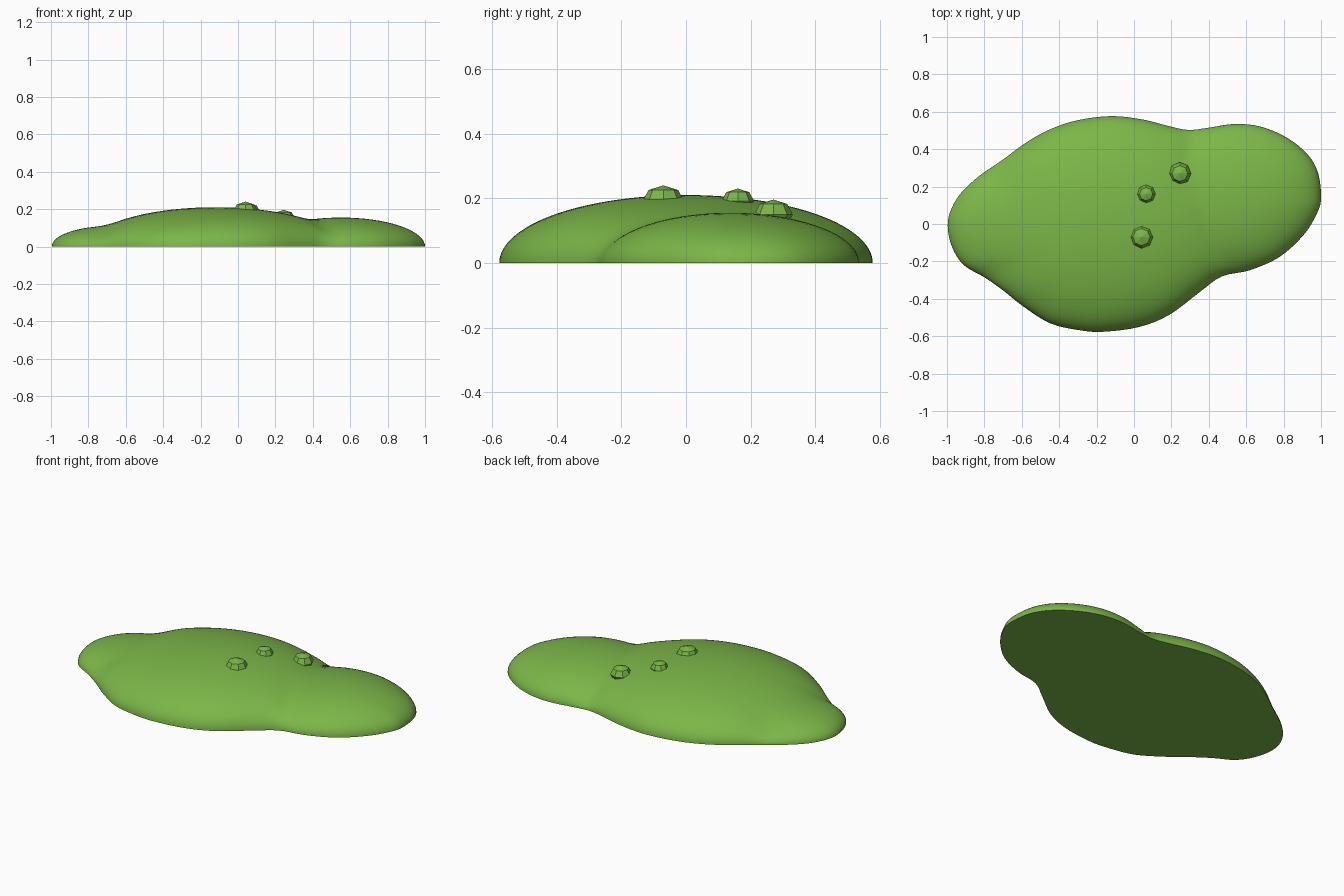
import bpy, bmesh, math
from mathutils import Vector

if "Cube" in bpy.data.objects:
    bpy.data.objects.remove(bpy.data.objects["Cube"])

green = bpy.data.materials.new("slime green")
green.diffuse_color = (0.2, 0.47, 0.065, 1)
green.use_nodes = True
green.node_tree.nodes["Principled BSDF"].inputs["Base Color"].default_value = green.diffuse_color

# Outline of the puddle seen from the top
OUTLINE = [(1, .14), (.985, .27), (.93, .37), (.82, .46), (.68, .52), (.54, .535), (.4, .515),
           (.29, .503), (.18, .525), (.05, .558), (-.12, .577), (-.3, .555), (-.44, .51),
           (-.57, .44), (-.7, .345), (-.83, .255), (-.93, .16), (-.985, .06), (-.995, -.03),
           (-.97, -.13), (-.91, -.22), (-.8, -.285), (-.7, -.355), (-.6, -.435), (-.45, -.53), (-.29, -.568),
           (-.16, -.576), (.03, -.55), (.19, -.485), (.35, -.365), (.47, -.28), (.62, -.247),
           (.78, -.175), (.91, -.055), (.98, .06)]
# Overlapping domes: centre x, y, radius x, y, height
DOMES = [(-.12, 0, .68, .58, .21), (.55, .135, .45, .4, .155), (-.68, 0, .32, .3, .11)]
CENTRE = Vector((.05, .06))


def smooth_max(a, b, k=.007):
    h = max(k - abs(a - b), 0) / k
    return max(a, b) + h * h * k / 4


def height_squared(p):
    vals = [h * h * (1 - ((p.x - x) / rx) ** 2 - ((p.y - y) / ry) ** 2) for x, y, rx, ry, h in DOMES]
    return smooth_max(smooth_max(vals[0], vals[1]), vals[2])


def closed_spline(pts, steps):
    pts = [Vector(p) for p in pts]
    n, out = len(pts), []
    for i in range(n):
        a, b, c, d = (pts[(i + j) % n] for j in (-1, 0, 1, 2))
        for s in range(steps):
            t = s / steps
            out.append(.5 * (2 * b + (c - a) * t + (2 * a - 5 * b + 4 * c - d) * t ** 2
                             + (3 * b - a - 3 * c + d) * t ** 3))
    return out


# Slime body: rings shrinking from the outline to the centre
bm = bmesh.new()
rim = closed_spline(OUTLINE, 4)
rings, RINGS = [], 28
for r in range(RINGS):
    t = math.cos(math.pi / 2 * r / RINGS)
    ring = []
    for e in rim:
        p = CENTRE + (e - CENTRE) * t
        q = height_squared(p) - height_squared(e) * t ** 6
        ring.append(bm.verts.new((p.x, p.y, math.sqrt(max(q, 0)) if r else 0)))
    rings.append(ring)
n = len(rim)
for a, b in zip(rings, rings[1:]):
    for i in range(n):
        bm.faces.new((a[i], a[(i + 1) % n], b[(i + 1) % n], b[i]))
top = bm.verts.new((*CENTRE, math.sqrt(height_squared(CENTRE))))
for i in range(n):
    bm.faces.new((rings[-1][i], rings[-1][(i + 1) % n], top))
bm.faces.new(rings[0][::-1])
bmesh.ops.recalc_face_normals(bm, faces=bm.faces)
mesh = bpy.data.meshes.new("slime_body")
bm.to_mesh(mesh)
bm.free()
body = bpy.data.objects.new("slime_body", mesh)
bpy.context.collection.objects.link(body)
mesh.materials.append(green)
bpy.context.view_layer.objects.active = body
body.select_set(True)
bpy.ops.object.shade_smooth_by_angle(angle=math.radians(40))

# Faceted bubbles on top
for i, (x, y, r, rz, z) in enumerate([(.04, -.07, .065, .05, .19), (.065, .16, .05, .038, .192),
                                      (.245, .27, .06, .046, .15)]):
    bpy.ops.mesh.primitive_uv_sphere_add(segments=8, ring_count=4, radius=1, location=(x, y, z))
    bubble = bpy.context.object
    bubble.name = f"bubble_{i + 1}"
    bubble.scale = (r, r, rz)
    bubble.data.materials.append(green)
